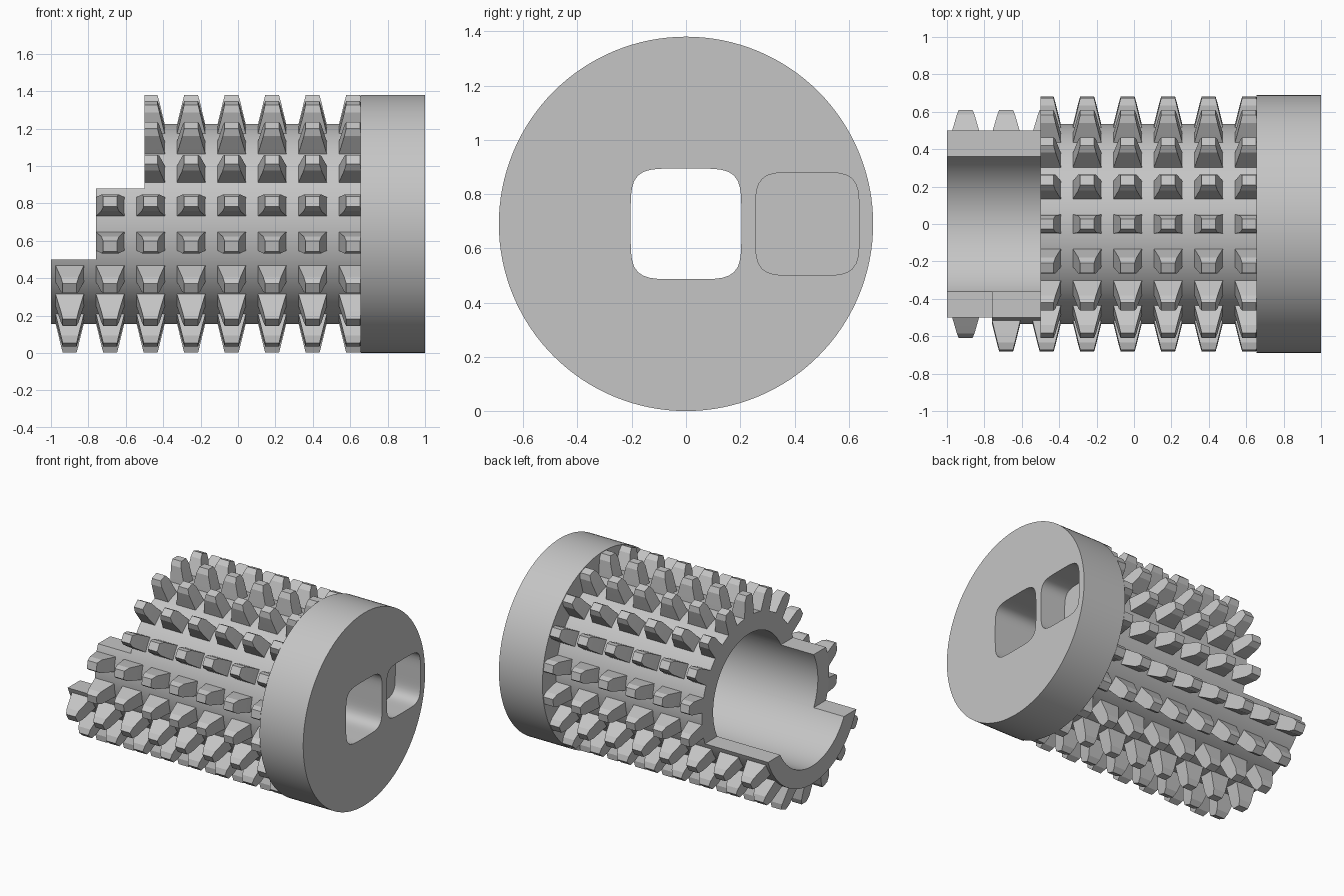
import bpy, bmesh, math
from mathutils import Matrix, Vector

if "Cube" in bpy.data.objects:
    bpy.data.objects.remove(bpy.data.objects["Cube"])

AXIS_Z = 0.69                      # height of the roller axis
R_DISC, R_TUBE, R_BORE = 0.69, 0.535, 0.407
X_END, X_DISC = -1.0, 0.655
SEGS = 128

grey = bpy.data.materials.new("light grey")
grey.diffuse_color = (0.56, 0.56, 0.56, 1)
grey.use_nodes = True
grey.node_tree.nodes["Principled BSDF"].inputs["Base Color"].default_value = grey.diffuse_color


def make(name, bm):
    bmesh.ops.recalc_face_normals(bm, faces=bm.faces)
    me = bpy.data.meshes.new(name)
    bm.to_mesh(me)
    bm.free()
    me.materials.append(grey)
    ob = bpy.data.objects.new(name, me)
    bpy.context.collection.objects.link(ob)
    return ob


def prism(name, outline, x0, x1):
    """Closed y/z outline extruded along x."""
    bm = bmesh.new()
    face = bm.faces.new([bm.verts.new((x0, y, z)) for y, z in outline])
    ext = bmesh.ops.extrude_face_region(bm, geom=[face])
    moved = [v for v in ext["geom"] if isinstance(v, bmesh.types.BMVert)]
    bmesh.ops.translate(bm, verts=moved, vec=(x1 - x0, 0, 0))
    return make(name, bm)


def circle(r):
    return [(r * math.cos(2 * math.pi * i / SEGS), AXIS_Z + r * math.sin(2 * math.pi * i / SEGS))
            for i in range(SEGS)]


def soft_square(cy, hy, hz, n=64, power=5):
    pts = []
    for i in range(n):
        t = 2 * math.pi * i / n
        c, s = math.cos(t), math.sin(t)
        k = (abs(c) ** power + abs(s) ** power) ** (-1 / power)
        pts.append((cy + hy * c * k, AXIS_Z + hz * s * k))
    return pts


def box(name, x0, x1, y0, y1, z0, z1):
    return prism(name, [(y0, z0), (y1, z0), (y1, z1), (y0, z1)], x0, x1)


def cut(ob, cutter):
    mod = ob.modifiers.new("cut", 'BOOLEAN')
    mod.operation, mod.solver, mod.object = 'DIFFERENCE', 'EXACT', cutter
    bpy.context.view_layer.objects.active = ob
    bpy.ops.object.modifier_apply(modifier=mod.name)
    bpy.data.objects.remove(cutter)


def smooth(ob, angle):
    bpy.ops.object.select_all(action='DESELECT')
    ob.select_set(True)
    bpy.context.view_layer.objects.active = ob
    bpy.ops.object.shade_smooth_by_angle(angle=math.radians(angle))


# End disc with a through hole and a blind pocket
disc = prism("end_disc", circle(R_DISC), X_DISC, 1.0)
cut(disc, prism("centre_hole", soft_square(0, 0.204, 0.204), 0.5, 1.1))
cut(disc, prism("side_pocket", soft_square(0.447, 0.191, 0.19), 0.8, 1.1))

# Hollow barrel
barrel = prism("barrel", circle(R_TUBE), X_END, X_DISC)
cut(barrel, prism("bore", circle(R_BORE), X_END - 0.1, X_DISC + 0.1))

# Rings of tapered teeth: (radius, half width along x, half width around axis)
LEVELS = [(0.50, 0.083, 0.052), (0.535, 0.075, 0.051), (0.65, 0.047, 0.045), (0.688, 0.037, 0.028)]
bm = bmesh.new()
for ring in range(8):
    x = -0.9 + 0.2165 * ring
    for k in range(18):
        rot = Matrix.Rotation(math.radians(20 * k), 3, 'X')
        loops = []
        for r, hx, hw in LEVELS:
            loops.append([bm.verts.new(rot @ Vector((x + sx * hx, sy * hw, r)) + Vector((0, 0, AXIS_Z)))
                          for sx, sy in ((-1, -1), (1, -1), (1, 1), (-1, 1))])
        bm.faces.new(loops[0][::-1])
        bm.faces.new(loops[-1])
        for a, b in zip(loops, loops[1:]):
            for i in range(4):
                j = (i + 1) % 4
                bm.faces.new((a[i], a[j], b[j], b[i]))
teeth = make("teeth", bm)
cut(teeth, box("teeth_end_trim", X_DISC + 0.005, 0.95, -1, 1, -0.5, 2))

# Stepped cutaway at the open end: top, back side, then the short front step
for part in (barrel, teeth):
    cut(part, box("top_step", -1.2, -0.5, -1, 1, 0.88, 2))
    cut(part, box("back_step", -1.2, -0.5, 0, 1, 0.5, 1.5))
    cut(part, box("front_step", -1.2, -0.76, -1, 0.1, 0.5, 1.5))

smooth(disc, 30)
smooth(barrel, 30)
smooth(teeth, 10)
